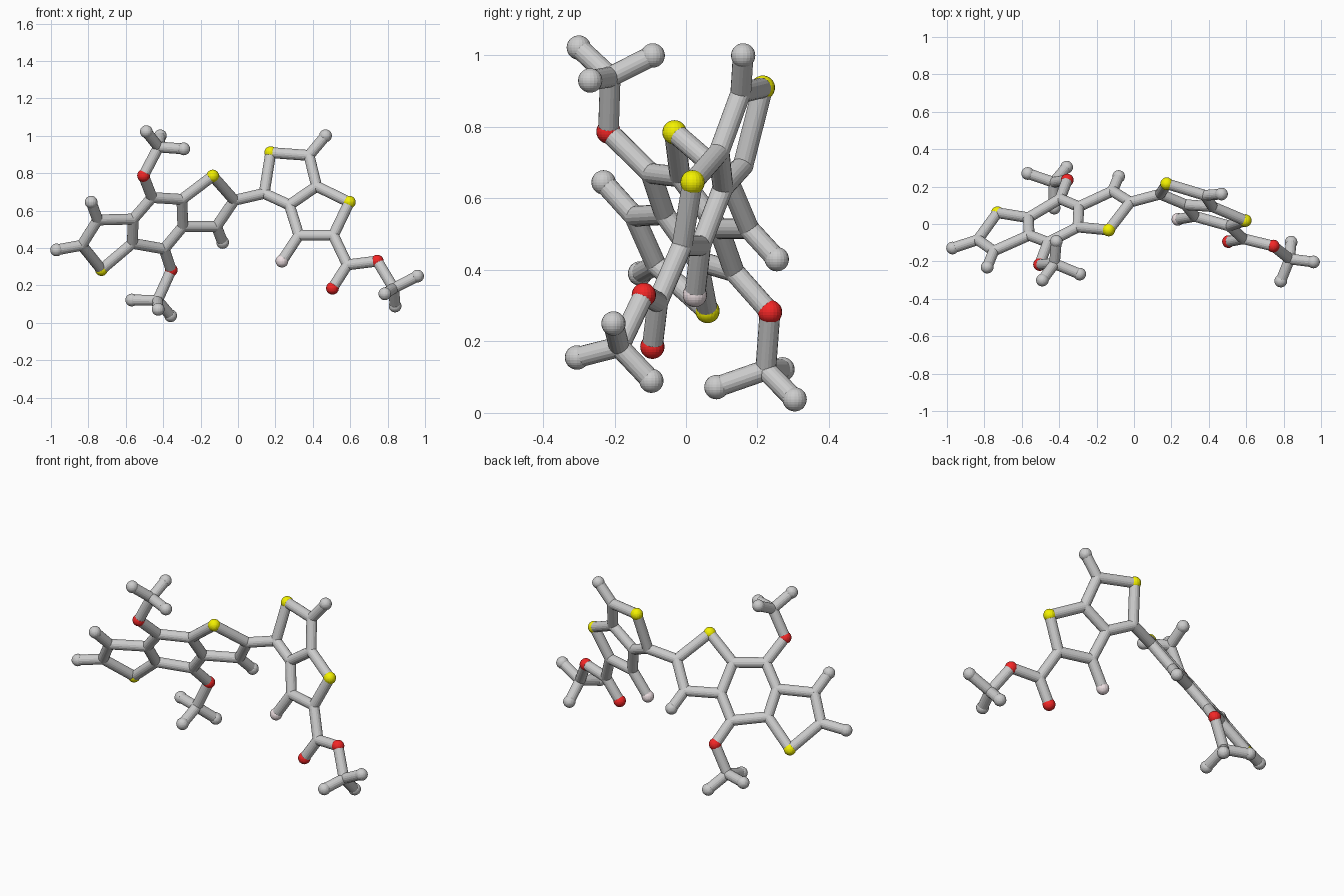
import bpy, bmesh
from mathutils import Vector, Matrix

if "Cube" in bpy.data.objects:
    bpy.data.objects.remove(bpy.data.objects["Cube"])

STICK, BALL = 0.029, 0.034
COLORS = {"yellow": (0.9, 0.88, 0.0, 1), "red": (0.9, 0.02, 0.02, 1), "pink": (0.85, 0.74, 0.76, 1)}


def left_plane(x, z):
    return (x, 0.609 + 0.464 * x - 0.737 * z, z)


def right_plane(x, z):
    return (x, -0.008 - 0.28 * x + 0.299 * z, z)


def free(x, y, z):
    return (x, y, z)


# (placement, kind, points): joint = inner grey node, end = grey end ball
groups = [
    # three fused rings on the left
    (left_plane, "joint", [(-.835, .415), (-.75, .55), (-.56, .555), (-.565, .425), (-.46, .67),
                           (-.30, .66), (-.295, .515), (-.395, .395), (-.115, .515), (-.02, .655)]),
    (left_plane, "end", [(-.97, .39), (-.785, .645), (-.082, .43)]),
    (left_plane, "yellow", [(-.73, .285), (-.135, .785)]),
    # two fused rings and branch on the right
    (right_plane, "joint", [(.14, .692), (.38, .895), (.42, .73), (.51, .468), (.325, .468),
                            (.275, .63), (.585, .31)]),
    (right_plane, "end", [(.468, 1.0)]),
    (right_plane, "yellow", [(.175, .91), (.595, .645)]),
    (right_plane, "red", [(.505, .185), (.745, .33)]),
    (right_plane, "pink", [(.235, .33)]),
    # three-pronged tips
    (free, "red", [(-.505, -.217, .787), (-.357, .235, .282)]),
    (free, "joint", [(-.425, -.212, .94), (-.43, .223, .12), (.832, -.187, .185)]),
    (free, "end", [(-.49, -.30, 1.022), (-.415, -.093, 1.0), (-.29, -.268, .93),
                   (-.568, .27, .122), (-.427, .085, .072), (-.36, .304, .038),
                   (.96, -.203, .25), (.785, -.305, .155), (.84, -.097, .09)]),
]
atoms = [(kind, Vector(place(*p))) for place, kind, pts in groups for p in pts]


def finish(bm, name, color=None):
    mesh = bpy.data.meshes.new(name)
    bm.to_mesh(mesh)
    bm.free()
    obj = bpy.data.objects.new(name, mesh)
    bpy.context.collection.objects.link(obj)
    if color:
        mat = bpy.data.materials.new(name)
        mat.diffuse_color = color
        mat.use_nodes = True
        mat.node_tree.nodes["Principled BSDF"].inputs["Base Color"].default_value = mat.diffuse_color
        mesh.materials.append(mat)


# balls, one object per kind
names = {"joint": "stick_joints", "end": "grey_end_balls", "yellow": "yellow_balls",
         "red": "red_balls", "pink": "pink_ball"}
for kind, name in names.items():
    bm = bmesh.new()
    r = STICK if kind == "joint" else BALL
    for k, p in atoms:
        if k == kind:
            bmesh.ops.create_uvsphere(bm, u_segments=20, v_segments=14, radius=r,
                                      matrix=Matrix.Translation(p))
    finish(bm, name, COLORS.get(kind))

# sticks between neighbouring balls
bm = bmesh.new()
for i, (ka, a) in enumerate(atoms):
    for kb, b in atoms[i + 1:]:
        d = b - a
        if d.length < 0.235 and "joint" in (ka, kb):
            rot = d.to_track_quat('Z', 'Y').to_matrix().to_4x4()
            bmesh.ops.create_cone(bm, cap_ends=True, segments=18, radius1=STICK, radius2=STICK,
                                  depth=d.length, matrix=Matrix.Translation((a + b) / 2) @ rot)
finish(bm, "sticks")
